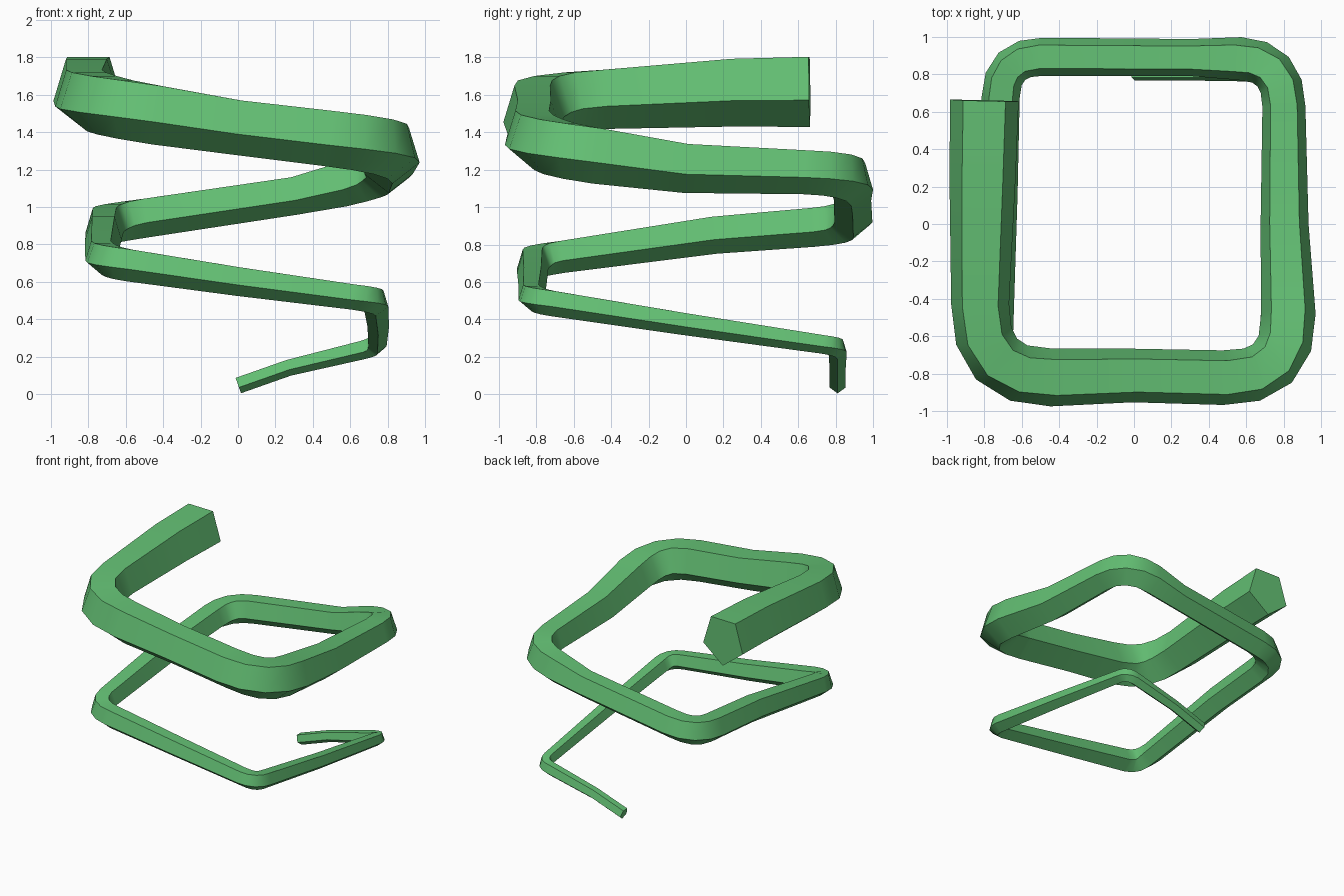
import bpy, bmesh, math
from mathutils import Vector

cube = bpy.data.objects.get("Cube")
if cube:
    bpy.data.objects.remove(cube, do_unlink=True)

SIDES = 5
UP = Vector((0, 0, 1))

# Square spiral route, thin foot to thick top: x, y, z, radius, corner rounding
route = [
    (0, .81, .05, .048, 0),
    (.27, .81, .145, .048, 0),
    (.745, .81, .26, .055, .08),
    (.75, 0, .38, .065, 0),
    (.735, -.83, .51, .075, .12),
    (0, -.82, .61, .085, 0),
    (-.735, -.82, .72, .095, .16),
    (-.72, .15, .86, .11, 0),
    (-.71, .895, .92, .115, .22),
    (.3, .89, 1.07, .112, 0),
    (.8, .88, 1.19, .13, .25),
    (.805, 0, 1.22, .145, 0),
    (.84, -.83, 1.34, .165, .36),
    (0, -.81, 1.44, .162, 0),
    (-.83, -.83, 1.57, .175, .4),
    (-.81, .25, 1.63, .2, 0),
    (-.8, .66, 1.635, .207, 0),
]


def rounded(points):
    """Replace each corner by a short curved run of stations."""
    out = []
    for i, p in enumerate(points):
        here, size, d = Vector(p[:3]), p[3], p[4]
        if not d:
            out.append((here, size))
            continue
        before, after = Vector(points[i - 1][:3]), Vector(points[i + 1][:3])
        a = here + (before - here).normalized() * d
        b = here + (after - here).normalized() * d
        for k in range(5):
            t = k / 4
            out.append((a * (1 - t) ** 2 + here * 2 * t * (1 - t) + b * t * t, size))
    return out


def sweep(name, stations):
    """Sweep a flat-topped polygon along the stations."""
    bm = bmesh.new()
    rings = []
    last = len(stations) - 1
    for i, (centre, size) in enumerate(stations):
        tangent = (stations[min(i + 1, last)][0] - stations[max(i - 1, 0)][0]).normalized()
        side = tangent.cross(UP).normalized()
        lift = side.cross(tangent)
        ring = []
        for k in range(SIDES):
            ang = math.tau * k / SIDES - math.pi / 2
            offset = side * math.cos(ang) * size * .93 + lift * math.sin(ang) * size
            ring.append(bm.verts.new(centre + offset))
        rings.append(ring)
    for r, s in zip(rings, rings[1:]):
        for k in range(SIDES):
            n = (k + 1) % SIDES
            bm.faces.new((r[k], r[n], s[n], s[k]))
    bm.faces.new(rings[0])
    bm.faces.new(rings[-1])
    bmesh.ops.recalc_face_normals(bm, faces=bm.faces)
    mesh = bpy.data.meshes.new(name)
    bm.to_mesh(mesh)
    bm.free()
    obj = bpy.data.objects.new(name, mesh)
    bpy.context.collection.objects.link(obj)
    return obj


# Leaf green material
green = bpy.data.materials.new("leaf_green")
green.use_nodes = True
colour = (.127, .53, .175, 1)
green.diffuse_color = colour
green.node_tree.nodes["Principled BSDF"].inputs["Base Color"].default_value = colour

# Spiral tendril
tendril = sweep("spiral_tendril", rounded(route))
tendril.data.materials.append(green)
bpy.ops.object.select_all(action='DESELECT')
tendril.select_set(True)
bpy.context.view_layer.objects.active = tendril
bpy.ops.object.shade_smooth_by_angle(angle=math.radians(30))
